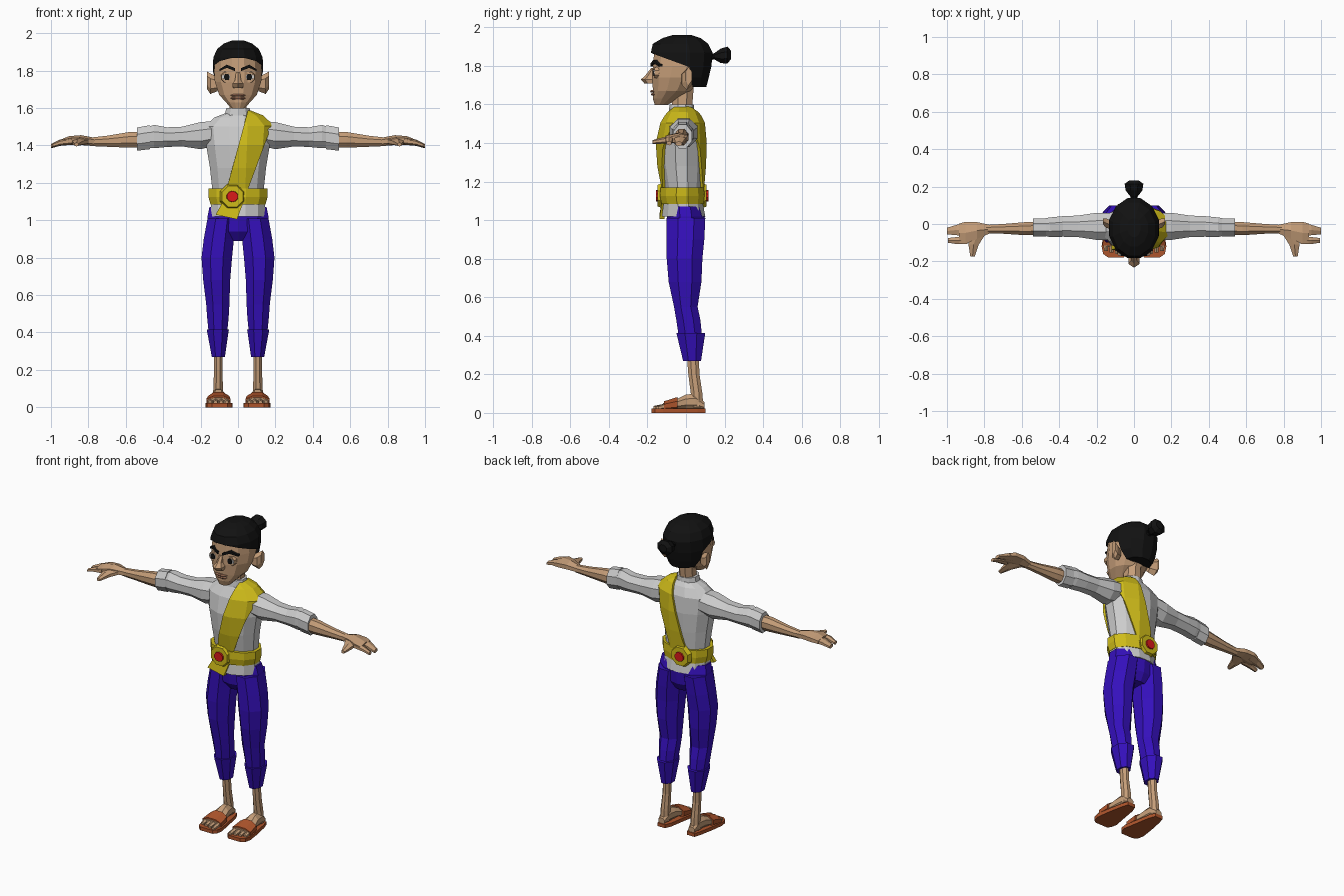
import bpy, bmesh
from math import cos, sin, pi
from mathutils import Vector

COLORS = {
    "skin": (0.56, 0.34, 0.19), "hair": (0.006, 0.006, 0.006), "blue": (0.035, 0.005, 0.5),
    "yellow": (0.62, 0.5, 0.01), "red": (0.7, 0.01, 0.01), "leather": (0.42, 0.09, 0.025),
    "lip": (0.36, 0.17, 0.1), "white": (0.75, 0.75, 0.75),
}
MATS = {}
for key, c in COLORS.items():
    MATS[key] = bpy.data.materials.new(key)
    MATS[key].diffuse_color = (*c, 1)


def finish(bm, name, color, mirror=False):
    mesh = bpy.data.meshes.new(name)
    bmesh.ops.recalc_face_normals(bm, faces=bm.faces)
    bm.to_mesh(mesh)
    bm.free()
    ob = bpy.data.objects.new(name, mesh)
    bpy.context.collection.objects.link(ob)
    if color:
        mesh.materials.append(MATS[color])
    if mirror:
        ob.modifiers.new("mirror", 'MIRROR')
    return ob


def loft_bm(rings, n=8, axis='z'):
    """Each ring is (position on axis, min u, max u, min v, max v)."""
    bm = bmesh.new()
    unit = [(cos((i + .5) * 2 * pi / n), sin((i + .5) * 2 * pi / n)) for i in range(n)]
    mu, mv = max(u for u, v in unit), max(v for u, v in unit)
    loops = []
    for t, u0, u1, v0, v1 in rings:
        loop = []
        for u, v in unit:
            a = (u0 + u1) / 2 + u / mu * (u1 - u0) / 2
            b = (v0 + v1) / 2 + v / mv * (v1 - v0) / 2
            loop.append(bm.verts.new({'z': (a, b, t), 'x': (t, a, b), 'y': (a, t, b)}[axis]))
        loops.append(loop)
    for p, q in zip(loops, loops[1:]):
        for i in range(n):
            j = (i + 1) % n
            bm.faces.new((p[i], p[j], q[j], q[i]))
    bm.faces.new(loops[0])
    bm.faces.new(loops[-1])
    bmesh.ops.recalc_face_normals(bm, faces=bm.faces)
    return bm


def loft(name, rings, color=None, n=8, axis='z', mirror=False):
    return finish(loft_bm(rings, n, axis), name, color, mirror)


def cut(bm, point, normal):
    """Keep only what lies on the normal's side of a plane."""
    bmesh.ops.bisect_plane(bm, geom=bm.verts[:] + bm.edges[:] + bm.faces[:],
                           plane_co=point, plane_no=Vector(normal).normalized(), clear_inner=True)


def disc(name, x, y0, y1, z, r, color, mirror=False, n=8):
    loft(name, [(y0, x - r, x + r, z - r, z + r), (y1, x - r * .85, x + r * .85, z - r * .85, z + r * .85)],
         color, n, 'y', mirror)


# shirt and collar
TORSO = [(1.02, -.145, .145, -.125, .1), (1.1, -.145, .145, -.115, .085), (1.16, -.137, .137, -.112, .08),
         (1.28, -.15, .15, -.135, .09), (1.4, -.17, .17, -.143, .094), (1.5, -.182, .182, -.12, .085),
         (1.55, -.125, .125, -.09, .06), (1.575, -.06, .06, -.075, .04)]
loft("shirt", TORSO, None, 12)
loft("collar", [(1.56, -.072, .072, -.09, .045), (1.6, -.062, .062, -.085, .04)], None, 10)
loft("sleeve", [(.12, -.085, .06, 1.4, 1.53), (.2, -.085, .06, 1.38, 1.525), (.3, -.07, .045, 1.395, 1.5),
                (.38, -.068, .042, 1.392, 1.497), (.45, -.07, .035, 1.385, 1.51), (.49, -.06, .028, 1.39, 1.495)],
     None, 8, 'x', True)
loft("sleeve_cuff", [(.47, -.066, .03, 1.38, 1.508), (.54, -.066, .03, 1.372, 1.496)], None, 8, 'x', True)

# sash: a puffed slice of the shirt running over one shoulder
bm = loft_bm(TORSO, 12)
bm.normal_update()
for v, nrm in [(v, v.normal.copy()) for v in bm.verts]:
    v.co += nrm * .014
cut(bm, (-.06, 0, 1.17), (.405, 0, -.11))
cut(bm, (.055, 0, 1.17), (-.354, 0, .132))
cut(bm, (0, 0, 1.1), (0, 0, 1))
sash = finish(bm, "sash", "yellow")
sol = sash.modifiers.new("thickness", 'SOLIDIFY')
sol.thickness = .016

# sash tail under the belt
bm = bmesh.new()
quad = [(-.12, -.138, 1.03), (-.005, -.138, 1.005), (.03, -.125, 1.1), (-.08, -.125, 1.1)]
face = bm.faces.new([bm.verts.new(p) for p in quad])
ext = bmesh.ops.extrude_face_region(bm, geom=[face])
for v in ext["geom"]:
    if isinstance(v, bmesh.types.BMVert):
        v.co.y += .025
finish(bm, "sash_tail", "yellow")

# belt with a brooch in front and behind
loft("belt", [(1.085, -.147, .147, -.127, .092), (1.125, -.158, .158, -.135, .095),
              (1.17, -.158, .158, -.132, .092)], "yellow", 12)
for side, y, d in (("front", -.12, -1), ("back", .08, 1)):
    disc("brooch_" + side, -.03, y, y + d * .027, 1.127, .066, "yellow")
    disc("brooch_gem_" + side, -.03, y, y + d * .036, 1.127, .034, "red", n=10)

# trousers
loft("trouser_hips", [(.89, -.08, .08, -.05, .06), (.94, -.16, .16, -.09, .09),
                      (1.02, -.163, .163, -.1, .098), (1.07, -.153, .153, -.098, .085)], "blue", 10)
loft("trouser_leg", [(1.01, .012, .163, -.1, .1), (.9, .022, .183, -.1, .095), (.8, .032, .195, -.1, .085),
                     (.68, .042, .186, -.09, .08), (.55, .046, .17, -.062, .06), (.48, .05, .165, -.05, .075),
                     (.38, .06, .155, -.035, .085)], "blue", 8, 'z', True)
loft("trouser_cuff", [(.415, .049, .167, -.05, .1), (.27, .07, .14, -.015, .078)], "blue", 8, 'z', True)

# ankles, feet and sandals
loft("ankle", [(.32, .083, .128, .003, .065), (.2, .084, .128, .012, .07), (.1, .08, .132, .025, .085),
               (.03, .078, .135, .02, .09)], "skin", 8, 'z', True)
loft("foot", [(.095, .085, .128, .018, .055), (.05, .074, .137, .018, .1), (0, .068, .142, .018, .095),
              (-.06, .055, .155, .018, .066), (-.12, .046, .163, .018, .05)], "skin", 8, 'y', True)
for i in range(4):
    x = .046 + i * .03
    tip = -.168 + i * .008
    loft(f"toe_{i + 1}", [(-.11, x, x + .028, .018, .048), (tip, x + .004, x + .024, .018, .036)],
         "skin", 6, 'y', True)
loft("sandal_sole", [(.1, .078, .13, 0, .022), (.06, .062, .143, 0, .022), (-.04, .045, .162, 0, .022),
                     (-.12, .03, .173, 0, .022), (-.16, .038, .165, 0, .022), (-.178, .055, .14, 0, .022)],
     "leather", 4, 'y', True)
loft("sandal_strap", [(-.045, .047, .161, .008, .082), (-.115, .04, .169, .008, .06)], "leather", 8, 'y', True)

# forearms and hands
loft("forearm", [(.47, -.058, .015, 1.39, 1.475), (.58, -.06, .01, 1.388, 1.472), (.7, -.052, 0, 1.393, 1.452),
                 (.79, -.05, -.005, 1.397, 1.442)], "skin", 8, 'x', True)
loft("palm", [(.77, -.05, -.005, 1.397, 1.442), (.84, -.08, .01, 1.402, 1.455), (.9, -.106, .012, 1.402, 1.45),
              (.935, -.1, .002, 1.4, 1.438)], "skin", 6, 'x', True)
loft("fingers_outer", [(.89, -.062, .01, 1.404, 1.445), (.95, -.06, -.005, 1.398, 1.432),
                       (1, -.055, -.02, 1.385, 1.408)], "skin", 6, 'x', True)
loft("index_finger", [(.89, -.106, -.062, 1.404, 1.442), (.95, -.107, -.07, 1.4, 1.43),
                      (.995, -.1, -.075, 1.388, 1.41)], "skin", 6, 'x', True)
loft("thumb", [(-.04, .785, .88, 1.403, 1.445), (-.11, .83, .885, 1.397, 1.432),
               (-.175, .852, .875, 1.395, 1.415)], "skin", 6, 'y', True)

# neck, head and face
loft("neck", [(1.56, -.047, .047, -.075, .03), (1.69, -.045, .045, -.07, .04)], "skin", 8)
loft("head", [(1.598, -.035, .035, -.162, -.095), (1.63, -.064, .064, -.172, -.04), (1.67, -.1, .1, -.172, .025),
              (1.74, -.124, .124, -.174, .075), (1.8, -.128, .128, -.172, .11), (1.87, -.12, .12, -.165, .11),
              (1.92, -.09, .09, -.13, .08)], "skin", 12)
loft("ear", [(.11, -.025, .012, 1.69, 1.765), (.148, -.022, .03, 1.675, 1.785), (.165, -.003, .03, 1.7, 1.795)],
     "skin", 6, 'x', True)
loft("nose", [(1.79, -.011, .011, -.18, -.15), (1.75, -.016, .016, -.212, -.15), (1.73, -.03, .03, -.234, -.15),
              (1.708, -.027, .027, -.215, -.15)], "skin", 6)
disc("eyelid", .06, -.13, -.164, 1.765, .032, "skin", True)
loft("eyeball", [(-.14, .034, .09, 1.75, 1.783), (-.168, .038, .086, 1.753, 1.78)], "white", 8, 'y', True)
disc("iris", .06, -.15, -.172, 1.766, .018, "hair", True)
loft("eyebrow", [(.016, -.184, -.14, 1.797, 1.813), (.06, -.17, -.12, 1.815, 1.832),
                 (.1, -.142, -.09, 1.797, 1.807)], "hair", 4, 'x', True)
for name, z, y in (("upper_lip", 1.668, -.186), ("lower_lip", 1.653, -.182)):
    loft(name, [(z - .007, -.03, .03, y + .004, -.14), (z, -.04, .04, y, -.14), (z + .006, -.03, .03, y + .004, -.14)],
         "lip", 8)

# hair: the cap slopes from brow to ear, the back panel hangs behind the ears
HAIR = [(1.69, -.092, .092, -.12, .105), (1.74, -.127, .127, -.17, .118), (1.8, -.134, .134, -.175, .132),
        (1.87, -.132, .132, -.182, .138), (1.915, -.112, .112, -.172, .115), (1.945, -.075, .075, -.12, .075),
        (1.96, -.035, .035, -.07, .03)]
for name, point, normal in (("hair_cap", (0, -.175, 1.865), (0, .07, .19)),
                            ("hair_back", (0, .025, 1.75), (0, 1, .15))):
    bm = loft_bm(HAIR, 12)
    cut(bm, point, normal)
    finish(bm, name, "hair")
loft("hair_bun", [(.11, -.025, .025, 1.82, 1.87), (.145, -.018, .018, 1.835, 1.865), (.18, -.045, .045, 1.815, 1.89),
                  (.215, -.05, .05, 1.812, 1.9), (.233, -.025, .025, 1.835, 1.88)], "hair", 8, 'y')
